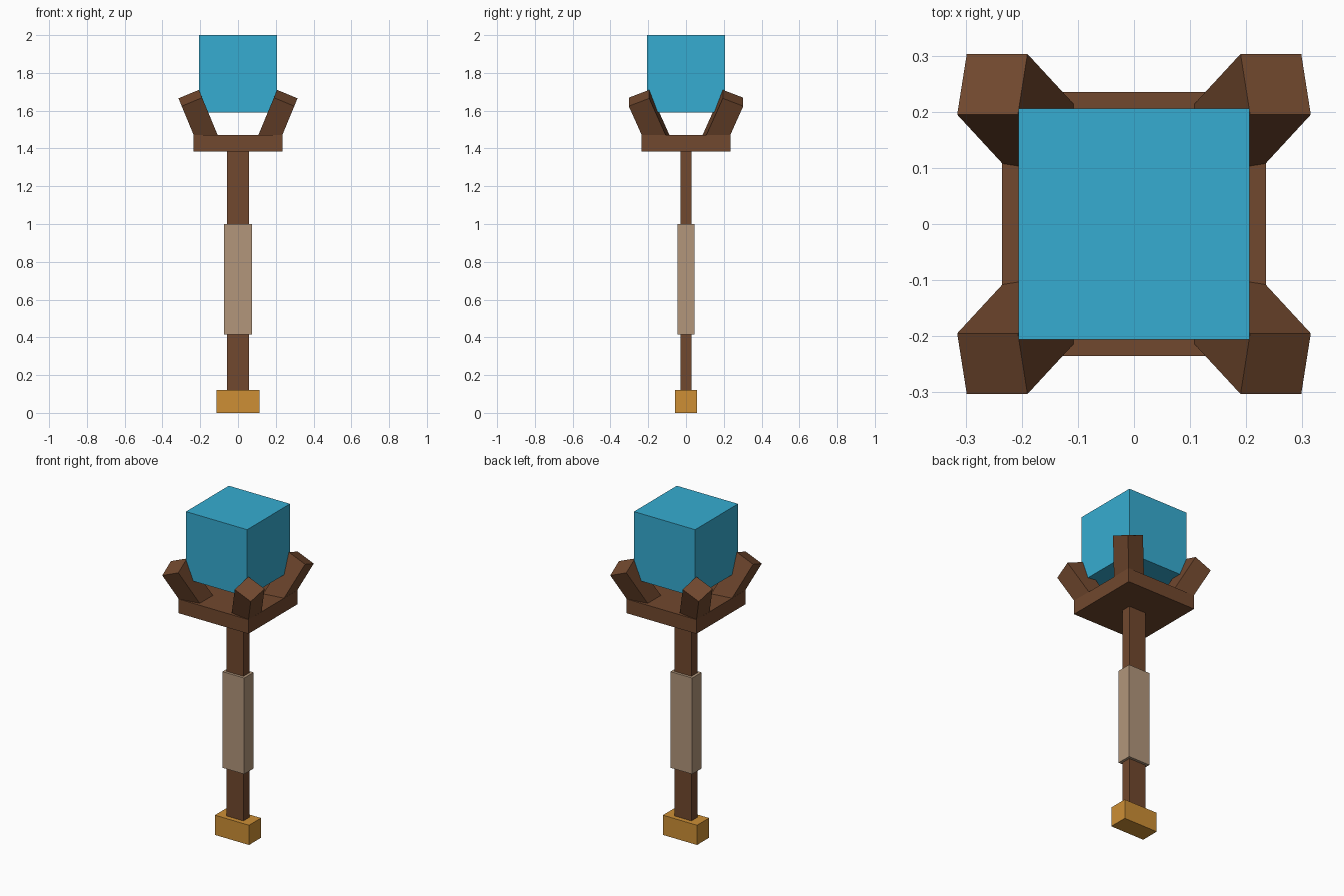
import bpy
import bmesh
from mathutils import Vector

if "Cube" in bpy.data.objects:
    bpy.data.objects.remove(bpy.data.objects["Cube"])


def linear(c):
    c /= 255
    return c / 12.92 if c <= 0.04045 else ((c + 0.055) / 1.055) ** 2.4


def material(name, r, g, b):
    m = bpy.data.materials.new(name)
    m.diffuse_color = (linear(r), linear(g), linear(b), 1)
    m.use_nodes = True
    m.node_tree.nodes["Principled BSDF"].inputs["Base Color"].default_value = m.diffuse_color
    return m


wood = material("brown wood", 113, 72, 46)
wrap = material("tan wrap", 178, 150, 123)
gold = material("gold", 205, 143, 53)
crystal = material("blue crystal", 54, 172, 209)


def block(name, origin, edges, mat, flip=(1, 1)):
    """Six-sided block from a centre and three half-edge vectors, mirrored by flip."""
    bm = bmesh.new()
    bmesh.ops.create_cube(bm, size=2)
    a, b, c = (Vector(e) for e in edges)
    for v in bm.verts:
        p = Vector(origin) + a * v.co.x + b * v.co.y + c * v.co.z
        v.co = (p.x * flip[0], p.y * flip[1], p.z)
    bmesh.ops.recalc_face_normals(bm, faces=bm.faces)
    mesh = bpy.data.meshes.new(name)
    bm.to_mesh(mesh)
    bm.free()
    mesh.materials.append(mat)
    ob = bpy.data.objects.new(name, mesh)
    bpy.context.collection.objects.link(ob)


def box(name, hx, hy, z0, z1, mat):
    block(name, (0, 0, (z0 + z1) / 2),
          ((hx, 0, 0), (0, hy, 0), (0, 0, (z1 - z0) / 2)), mat)


# Shaft, from bottom to top
box("pommel", 0.115, 0.058, 0, 0.12, gold)
box("shaft", 0.057, 0.029, 0.11, 1.40, wood)
box("grip", 0.073, 0.045, 0.415, 1.0, wrap)

# Head plate and crystal cube
box("head_plate", 0.235, 0.235, 1.385, 1.471, wood)
box("crystal_cube", 0.206, 0.206, 1.59, 2.0, crystal)

# Four square prongs leaning outwards on both axes
side_x = Vector((0.924, 0, -0.383))
side_y = Vector((-0.146, 0.924, -0.354))
axis = Vector((0.354, 0.383, 0.854))
length = 0.28
top = Vector((0.2525, 0.249, 1.667))
for sx in (-1, 1):
    for sy in (-1, 1):
        name = ("left" if sx < 0 else "right") + ("_front" if sy < 0 else "_back")
        block(name + "_prong", top - axis * length / 2,
              (side_x * 0.0585, side_y * 0.0585, axis * length / 2), wood, (sx, sy))
